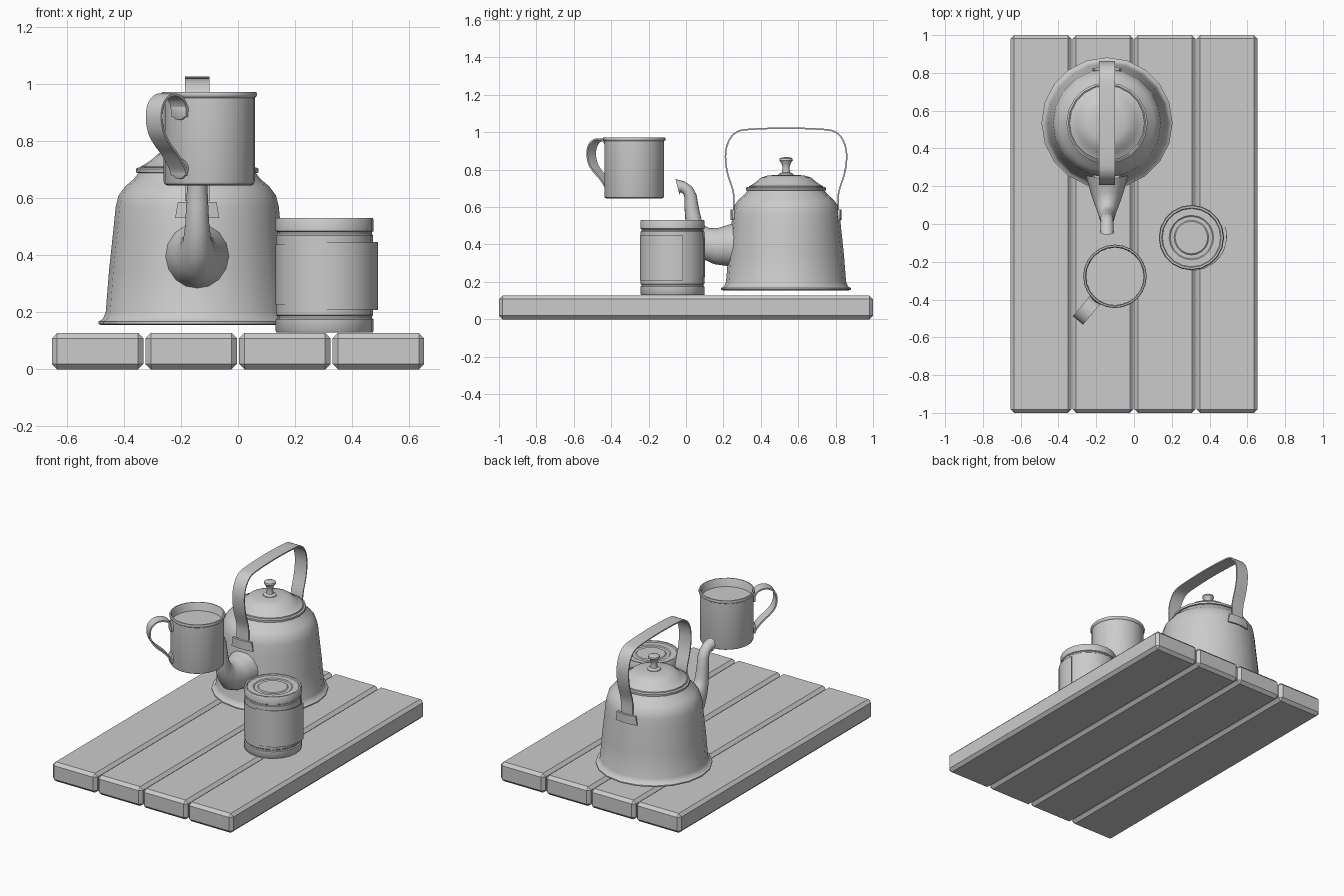
import bpy, bmesh, math
from mathutils import Vector

if "Cube" in bpy.data.objects:
    bpy.data.objects.remove(bpy.data.objects["Cube"])

KETTLE = (-0.143, 0.535, 0)
CAN = (0.304, -0.072, 0)
MUG = (-0.101, -0.277, 0)


def finish(name, bm, loc=(0, 0, 0), rot=0.0, smooth=True, angle=40):
    bmesh.ops.recalc_face_normals(bm, faces=bm.faces)
    me = bpy.data.meshes.new(name)
    bm.to_mesh(me)
    bm.free()
    ob = bpy.data.objects.new(name, me)
    bpy.context.collection.objects.link(ob)
    ob.location = loc
    ob.rotation_euler = (0, 0, rot)
    if smooth:
        bpy.ops.object.select_all(action='DESELECT')
        ob.select_set(True)
        bpy.context.view_layer.objects.active = ob
        bpy.ops.object.shade_smooth_by_angle(angle=math.radians(angle))
    return ob


def skin(bm, rings, closed=True):
    """Bridge successive rings of vertices with quads."""
    for a, b in zip(rings, rings[1:]):
        n = len(a)
        for i in range(n if closed else n - 1):
            j = (i + 1) % n
            bm.faces.new((a[i], a[j], b[j], b[i]))


def lathe(name, profile, loc, segs):
    """Revolve (radius, z) points; points with radius 0 become the poles."""
    bm = bmesh.new()
    rings = [[bm.verts.new((r * math.cos(2 * math.pi * i / segs),
                            r * math.sin(2 * math.pi * i / segs), z))
              for i in range(segs)] for r, z in profile]
    skin(bm, rings)
    bmesh.ops.remove_doubles(bm, verts=bm.verts, dist=1e-5)
    return finish(name, bm, loc)


def spline(pts, steps=4):
    """Catmull-Rom through 2D points."""
    p = [Vector(q) for q in pts]
    p = [2 * p[0] - p[1]] + p + [2 * p[-1] - p[-2]]
    out = []
    for a, b, c, d in zip(p, p[1:], p[2:], p[3:]):
        for k in range(steps):
            t = k / steps
            out.append(0.5 * (2 * b + (c - a) * t + (2 * a - 5 * b + 4 * c - d) * t * t
                              + (3 * b - a - 3 * c + d) * t ** 3))
    return out + [p[-2]]


def strap(name, pts, width, thick, loc, rot):
    """Flat band following a path in the local xz plane."""
    path = spline(pts)
    bm = bmesh.new()
    rings = []
    for i, p in enumerate(path):
        t = (path[min(i + 1, len(path) - 1)] - path[max(i - 1, 0)]).normalized()
        n = Vector((-t.y, t.x)) * thick / 2
        rings.append([bm.verts.new((p.x + s * n.x, w * width / 2, p.y + s * n.y))
                      for s, w in ((1, -1), (1, 1), (-1, 1), (-1, -1))])
    skin(bm, rings)
    bm.faces.new(rings[0])
    bm.faces.new(rings[-1])
    return finish(name, bm, loc, rot)


def panel(name, a0, a1, r0, r1, z0, z1, thick, loc, segs=12, spread=0.0):
    """Curved sheet; the radius runs r0 to r1, spread widens the lower edge."""
    bm = bmesh.new()
    rings = []
    mid = (a0 + a1) / 2
    for i in range(segs + 1):
        t = i / segs
        a, r = a0 + (a1 - a0) * t, r0 + (r1 - r0) * t
        ring = []
        for rr, z, k in ((r, z0, 1 + spread), (r, z1, 1), (r - thick, z1, 1),
                         (r - thick, z0, 1 + spread)):
            b = mid + (a - mid) * k
            ring.append(bm.verts.new((rr * math.cos(b), rr * math.sin(b), z)))
        rings.append(ring)
    skin(bm, rings)
    bm.faces.new(rings[0])
    bm.faces.new(rings[-1])
    return finish(name, bm, loc)


# Table planks with chamfered edges
for i in range(4):
    bm = bmesh.new()
    bmesh.ops.create_cube(bm, size=1)
    for v in bm.verts:
        v.co = (v.co.x * 0.322, v.co.y * 2, (v.co.z + 0.5) * 0.127)
    bmesh.ops.bevel(bm, geom=bm.edges[:], offset=0.019, segments=1, affect='EDGES')
    finish(f"plank_{i + 1}", bm, ((i - 1.5) * 0.328, 0, 0), smooth=False)

# Kettle body, lid and knob
lathe("kettle_body", [(0, .155), (.335, .155), (.347, .159), (.347, .167), (.331, .176),
                      (.321, .2), (.309, .35), (.293, .5), (.286, .57), (.276, .61),
                      (.252, .642), (.222, .667), (.206, .688), (.214, .69), (.215, .703),
                      (.205, .708), (.19, .7), (0, .7)], KETTLE, 20)
lathe("kettle_lid", [(0, .70), (.2, .70), (.198, .712), (.185, .718), (.16, .735),
                     (.135, .757), (.10, .768), (.06, .772), (0, .774)], KETTLE, 20)
lathe("lid_knob", [(0, .765), (.042, .768), (.04, .777), (.022, .785), (.018, .81),
                   (.024, .832), (.036, .85), (.034, .86), (.02, .866), (0, .867)], KETTLE, 16)

# Kettle carrying strap and its two brackets
half = [(-.279, .59), (-.279, .655), (-.287, .70), (-.31, .77), (-.322, .835), (-.322, .90),
        (-.303, .96), (-.265, 1.0), (-.2, 1.015)]
strap("kettle_handle", half + [(0, 1.022)] + [(-x, z) for x, z in reversed(half)],
      .086, .008, KETTLE, math.pi / 2)
for label, a in (("front", -math.pi / 2), ("back", math.pi / 2)):
    panel(f"handle_bracket_{label}", a - .23, a + .23, .297, .297, .53, .587, .014,
          KETTLE, 6, .15)

# Kettle spout: each section is (lower yz, upper yz, half width)
sections = [((.31, .26), (.31, .53), .125), ((.22, .285), (.225, .505), .103),
            ((.15, .295), (.17, .487), .085), ((.085, .325), (.125, .487), .066),
            ((.032, .39), (.095, .503), .05), ((.0, .48), (.081, .54), .042),
            ((-.007, .58), (.068, .6), .038), ((-.008, .65), (.056, .667), .035),
            ((-.015, .672), (.032, .71), .034), ((-.029, .68), (-.008, .737), .034),
            ((-.036, .668), (-.056, .75), .037), ((-.033, .676), (-.05, .742), .03),
            ((-.015, .684), (-.012, .73), .024)]
bm = bmesh.new()
rings = []
for lo, hi, w in sections:
    lo, hi = Vector(lo), Vector(hi)
    c, h = (lo + hi) / 2, (hi - lo) / 2
    rings.append([bm.verts.new((w * math.cos(a), c.x + h.x * math.sin(a), c.y + h.y * math.sin(a)))
                  for a in (2 * math.pi * i / 16 for i in range(16))])
skin(bm, rings)
bm.faces.new(rings[0])
bm.faces.new(rings[-1])
finish("kettle_spout", bm, (KETTLE[0], 0, 0), angle=50)

# Storage can with grooves, stepped top and a wrapped label with a loose end
lathe("can_body", [(0, .129), (.168, .129), (.172, .134), (.172, .175), (.166, .179),
                   (.166, .186), (.17, .19), (.17, .47), (.166, .474), (.166, .481),
                   (.172, .485), (.172, .525), (.168, .531), (.158, .531), (.154, .524),
                   (.118, .524), (.112, .519), (.092, .519), (.086, .524), (0, .524)], CAN, 20)
panel("can_label", 0, 2 * math.pi, .173, .173, .225, .437, .004, CAN, 20)
panel("can_label_loose_end", -1.6, .3, .174, .19, .208, .447, .003, CAN, 12)

# Mug, drink and handle
lathe("mug_body", [(0, .645), (.148, .645), (.157, .65), (.16, .66), (.16, .952), (.166, .957),
                   (.168, .964), (.165, .972), (.157, .973), (.152, .966), (.151, .67),
                   (.14, .66), (0, .66)], MUG, 24)
lathe("drink", [(0, .90), (.152, .90), (.152, .92), (0, .92)], MUG, 24)
turn = math.radians(230)
strap("mug_handle", [(.163, .885), (.165, .92), (.185, .95), (.222, .963), (.262, .955),
                     (.292, .925), (.30, .88), (.287, .83), (.255, .79), (.22, .76),
                     (.192, .73), (.17, .70), (.163, .68)], .07, .009, MUG, turn)
for label, z in (("upper", .91), ("lower", .703)):
    pad = lathe(f"handle_pad_{label}", [(0, 0), (.036, 0), (.036, .012), (.03, .016), (0, .016)],
                (MUG[0] + .154 * math.cos(turn), MUG[1] + .154 * math.sin(turn), z), 16)
    pad.rotation_euler = (0, math.pi / 2, turn)
